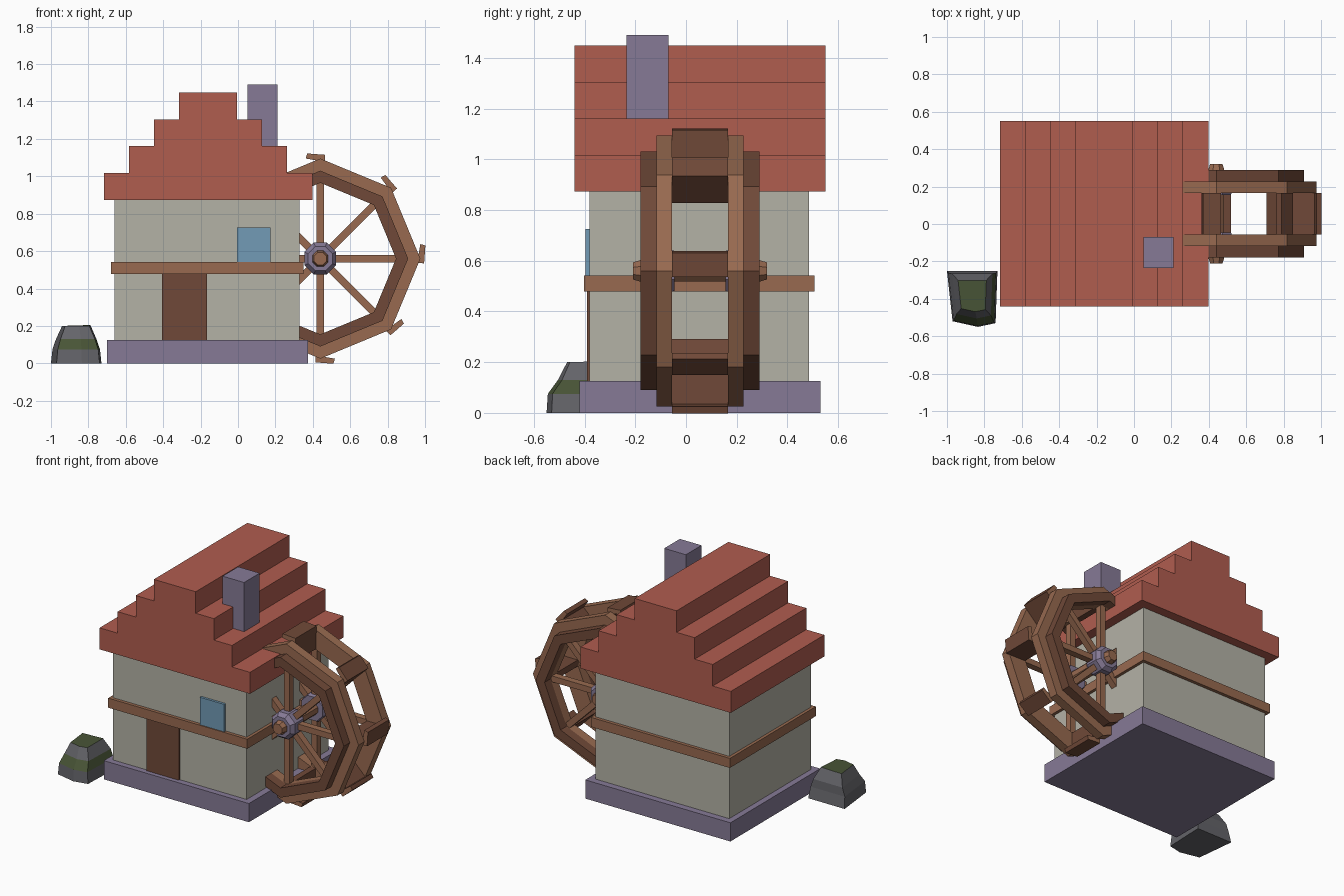
import bpy, bmesh
from math import cos, sin, pi
from mathutils import Matrix, Vector

old = bpy.data.objects.get("Cube")
if old:
    bpy.data.objects.remove(old, do_unlink=True)


def material(name, rgb):
    """Flat material from display colour values, converted to linear."""
    col = [((c / 255 + 0.055) / 1.055) ** 2.4 for c in rgb] + [1]
    mat = bpy.data.materials.new(name)
    mat.use_nodes = True
    mat.diffuse_color = col
    mat.node_tree.nodes["Principled BSDF"].inputs["Base Color"].default_value = col
    return mat


ROOF = material("roof red", (176, 93, 79))
WALL = material("plaster", (180, 178, 166))
STONE = material("purple stone", (134, 122, 150))
WOOD = material("light wood", (152, 106, 80))
DARK = material("dark wood", (112, 73, 56))
GLASS = material("window blue", (114, 155, 182))
ROCK = material("grey rock", (100, 100, 105))
MOSS = material("moss green", (72, 84, 54))


def finish(name, bm, *mats):
    bmesh.ops.remove_doubles(bm, verts=bm.verts, dist=1e-5)
    bmesh.ops.recalc_face_normals(bm, faces=bm.faces)
    mesh = bpy.data.meshes.new(name)
    bm.to_mesh(mesh)
    bm.free()
    for m in mats:
        mesh.materials.append(m)
    obj = bpy.data.objects.new(name, mesh)
    bpy.context.collection.objects.link(obj)
    return obj


def box(name, x, y, z, mat):
    bm = bmesh.new()
    bmesh.ops.create_cube(bm, size=1)
    for v in bm.verts:
        v.co = [r[0] + (c + 0.5) * (r[1] - r[0]) for c, r in zip(v.co, (x, y, z))]
    return finish(name, bm, mat)


def extrude_y(bm, outline, y0, y1):
    """Prism from an (x, z) outline, running from y0 to y1."""
    face = bm.faces.new([bm.verts.new((x, y0, z)) for x, z in outline])
    new = bmesh.ops.extrude_face_region(bm, geom=[face], use_keep_orig=True)["geom"]
    bmesh.ops.translate(bm, vec=(0, y1 - y0, 0),
                        verts=[g for g in new if isinstance(g, bmesh.types.BMVert)])


AXIS = Vector((0.44, 0.055, 0.56))
SIDES = 8


def lathe(name, profile, mat, closed=True, phase=0.0):
    """Turn an (r, y) profile around the wheel axis."""
    bm = bmesh.new()
    loops = []
    for k in range(SIDES):
        a = 2 * pi * (k + phase) / SIDES
        loops.append([bm.verts.new(AXIS + Vector((r * cos(a), y, r * sin(a))))
                      for r, y in profile])
    n = len(profile)
    for k in range(SIDES):
        p, q = loops[k], loops[(k + 1) % SIDES]
        for i in range(n if closed else n - 1):
            j = (i + 1) % n
            bm.faces.new((p[i], p[j], q[j], q[i]))
    if not closed:
        bm.faces.new([l[0] for l in loops])
        bm.faces.new([l[-1] for l in loops])
    return finish(name, bm, mat)


# House body
box("foundation", (-0.70, 0.375), (-0.42, 0.53), (0, 0.125), STONE)
box("walls", (-0.66, 0.33), (-0.38, 0.485), (0.12, 0.9), WALL)
box("timber_belt", (-0.68, 0.35), (-0.402, 0.507), (0.478, 0.542), WOOD)
box("door", (-0.405, -0.165), (-0.39, -0.37), (0.125, 0.48), DARK)
box("window", (-0.005, 0.175), (-0.396, -0.37), (0.54, 0.726), GLASS)
box("chimney", (0.05, 0.21), (-0.235, -0.07), (1.1, 1.49), STONE)

# Stepped roof as one stair profile
right, left = [], []
mid, half, low, rise = -0.16, 0.557, 0.873, 0.144
for i in range(4):
    w = half - i * 0.134
    for z in (low + i * rise, low + (i + 1) * rise):
        right.append((mid + w, z))
        left.append((mid - w, z))
bm = bmesh.new()
extrude_y(bm, right + left[::-1], -0.44, 0.55)
finish("stepped_roof", bm, ROOF)

# Water wheel: paired rims, hubs and spokes
for side, s in (("front", -1), ("back", 1)):
    lathe(side + "_outer_rim", [(r, s * y) for r, y in
          ((0.405, 0.11), (0.535, 0.11), (0.535, 0.172), (0.405, 0.172))], WOOD)
    lathe(side + "_inner_rim", [(r, s * y) for r, y in
          ((0.405, 0.172), (0.47, 0.172), (0.47, 0.235), (0.405, 0.235))], DARK)
    lathe(side + "_hub", [(r, s * y) for r, y in
          ((0.085, 0.1), (0.092, 0.12), (0.092, 0.2), (0.07, 0.228))],
          STONE, closed=False, phase=0.5)
    bm = bmesh.new()
    for k in range(SIDES):
        rot = Matrix.Rotation(2 * pi * k / SIDES, 4, "Y")
        size = Matrix.Diagonal((0.36, 0.045, 0.04, 1))
        bmesh.ops.create_cube(bm, size=1, matrix=Matrix.Translation(
            AXIS + Vector((0, s * 0.145, 0))) @ rot @ Matrix.Translation((0.24, 0, 0)) @ size)
    finish(side + "_spokes", bm, WOOD)

lathe("axle", [(0.036, -0.265), (0.046, -0.235), (0.046, 0.235), (0.036, 0.265)],
      WOOD, closed=False, phase=0.5)

# Bucket paddles: radial plank with a bent lip, lighter end grain
hook = [(0.4, -0.022), (0.555, -0.025), (0.562, 0.07), (0.535, 0.078),
        (0.525, 0.02), (0.4, 0.02)]
bm = bmesh.new()
for k in range(SIDES):
    a = 2 * pi * k / SIDES
    extrude_y(bm, [(AXIS.x + r * cos(a) - t * sin(a), AXIS.z + r * sin(a) + t * cos(a))
                   for r, t in hook], AXIS.y - 0.111, AXIS.y + 0.111)
bm.normal_update()
for f in bm.faces:
    f.material_index = int(abs(f.normal.y) > 0.9)
finish("paddles", bm, DARK, WOOD)

# Mossy rock: one outline stacked and shrunk
outline = [(-0.135, 0.15), (0.135, 0.15), (0.125, -0.13), (0.03, -0.15), (-0.105, -0.12)]
levels = [(0, 1, 0), (0.075, 0.94, -0.004), (0.13, 0.8, 0.015), (0.2, 0.56, 0.015)]
bm = bmesh.new()
rings = [[bm.verts.new((-0.865 + x * s, -0.4 + y * s + dy, z)) for x, y in outline]
         for z, s, dy in levels]
bm.faces.new(rings[0])
bm.faces.new(rings[-1]).material_index = 1
for level, (p, q) in enumerate(zip(rings, rings[1:])):
    for i in range(len(outline)):
        j = (i + 1) % len(outline)
        f = bm.faces.new((p[i], p[j], q[j], q[i]))
        f.material_index = int(level == 1 and i in (1, 2, 3))
rings[-1][1].co.z += 0.005
finish("mossy_rock", bm, ROCK, MOSS)
